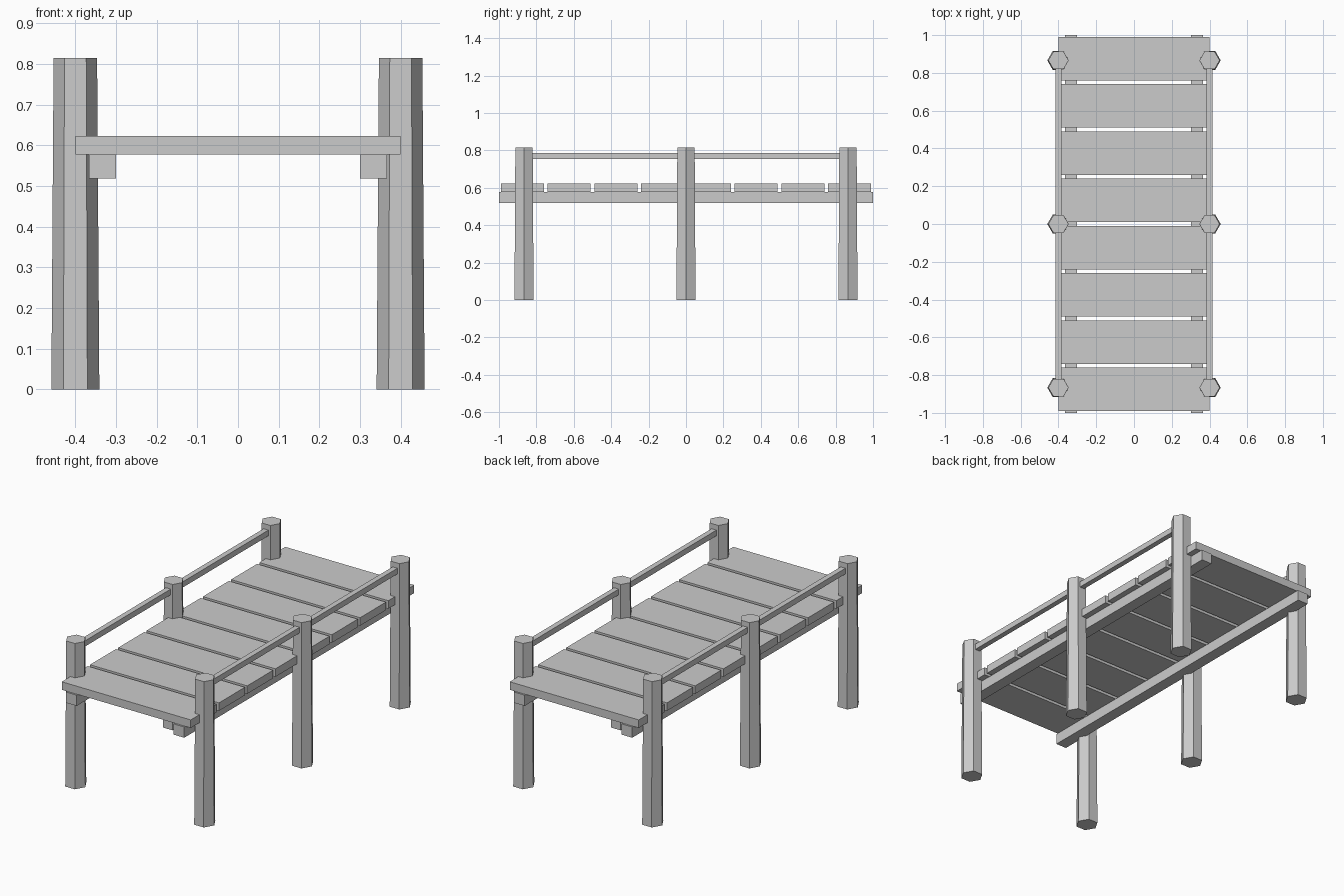
import bpy

if "Cube" in bpy.data.objects:
    bpy.data.objects.remove(bpy.data.objects["Cube"])

grey = bpy.data.materials.new("plain grey")
grey.diffuse_color = (0.6, 0.6, 0.6, 1)
grey.use_nodes = True
grey.node_tree.nodes["Principled BSDF"].inputs["Base Color"].default_value = grey.diffuse_color


def finish(name):
    ob = bpy.context.object
    ob.name = name
    ob.data.materials.append(grey)
    return ob


def box(name, centre, size):
    bpy.ops.mesh.primitive_cube_add(size=1, location=centre)
    ob = finish(name)
    for v in ob.data.vertices:
        v.co = [c * s for c, s in zip(v.co, size)]
    return ob


def post(name, x, y):
    # tapered hexagonal post with corners pointing along x
    bpy.ops.mesh.primitive_cone_add(vertices=6, radius1=0.059, radius2=0.0535,
                                    depth=0.815, location=(x, y, 0.4075))
    ob = finish(name)
    for v in ob.data.vertices:
        v.co.x, v.co.y = v.co.y, -v.co.x
    return ob


# deck planks
for i in range(8):
    box(f"deck_plank_{i + 1}", (0, -0.875 + 0.25 * i, 0.6005), (0.8, 0.23, 0.045))

for side, s in (("left", -1), ("right", 1)):
    # long beam under the deck
    box(f"{side}_beam", (s * 0.3335, 0, 0.548), (0.066, 2.0, 0.06))
    # posts
    for place, y in (("front", -0.866), ("middle", 0), ("back", 0.866)):
        post(f"{side}_{place}_post", s * 0.4, y)
    # handrails between the posts
    for place, y in (("front", -0.433), ("back", 0.433)):
        box(f"{side}_{place}_handrail", (s * 0.4, y, 0.77), (0.03, 0.80, 0.032))
